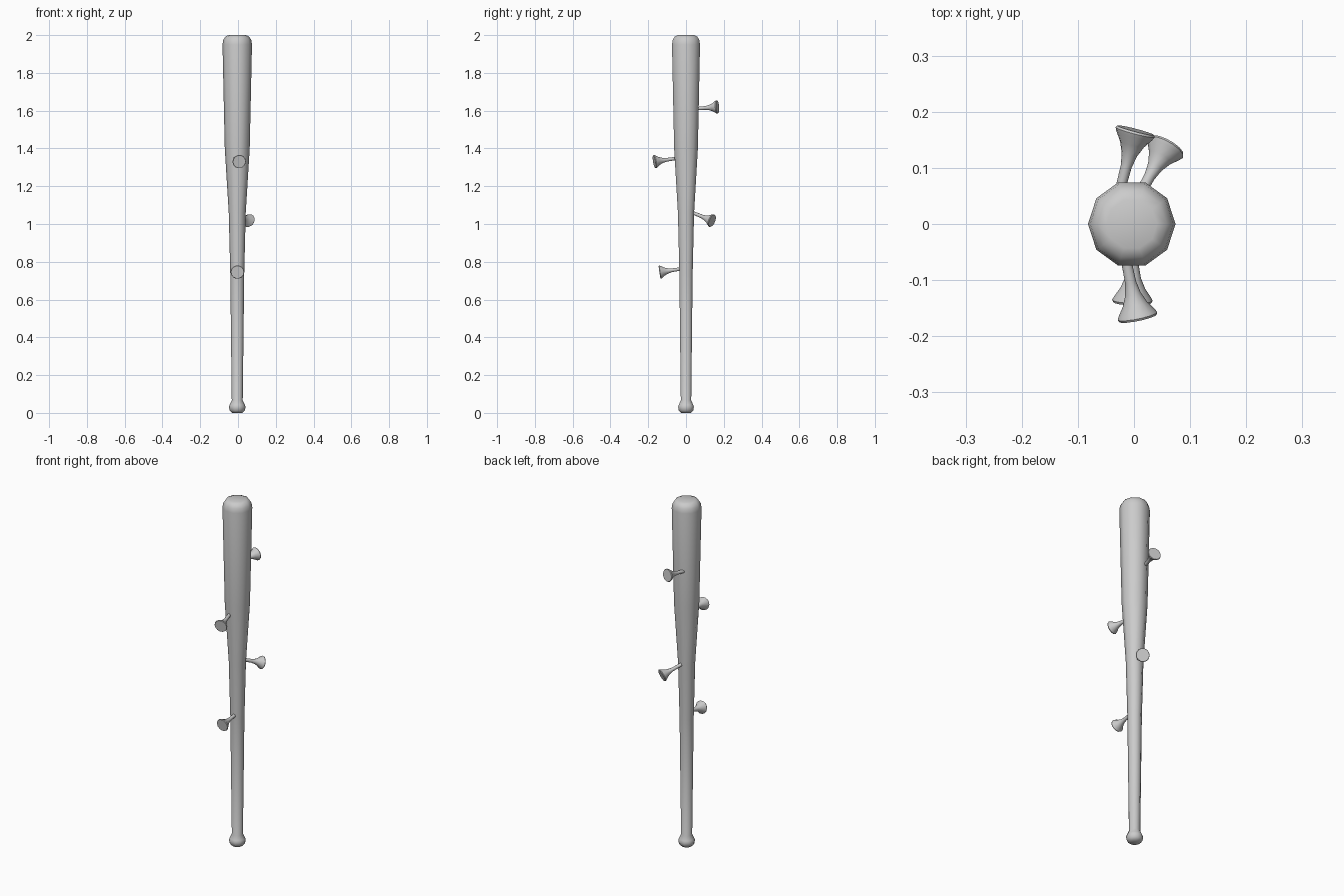
import bpy, bmesh, math
from mathutils import Vector

if "Cube" in bpy.data.objects:
    bpy.data.objects.remove(bpy.data.objects["Cube"])


def lathe(name, profile, sides, base, direction, angle):
    """Closed turned solid: profile is (radius, height) along direction."""
    bm = bmesh.new()
    rings = [[bm.verts.new((r * math.cos(2 * math.pi * i / sides),
                            r * math.sin(2 * math.pi * i / sides), h))
              for i in range(sides)] for r, h in profile]
    for a, b in zip(rings, rings[1:]):
        for i in range(sides):
            j = (i + 1) % sides
            bm.faces.new((a[i], a[j], b[j], b[i]))
    bm.faces.new(rings[0][::-1])
    bm.faces.new(rings[-1])
    mesh = bpy.data.meshes.new(name)
    bm.to_mesh(mesh)
    bm.free()
    ob = bpy.data.objects.new(name, mesh)
    bpy.context.collection.objects.link(ob)
    ob.location = base
    d = Vector(direction)
    if d.xy.length > 1e-6:
        ob.rotation_euler = d.to_track_quat('Z', 'Y').to_euler()
    bpy.ops.object.select_all(action='DESELECT')
    ob.select_set(True)
    bpy.context.view_layer.objects.active = ob
    bpy.ops.object.shade_smooth_by_angle(angle=math.radians(angle))
    return ob


# Bat: knob, slim handle, swelling barrel, rounded tip
bat_profile = [(0.026, 0), (0.040, 0.012), (0.044, 0.032), (0.040, 0.043),
               (0.029, 0.067), (0.037, 0.74), (0.045, 1.06), (0.066, 1.40),
               (0.078, 1.95), (0.074, 1.975), (0.062, 1.993), (0.045, 2.0)]
lathe("bat", bat_profile, 10, (-0.004, 0, 0), (0, 0, 1), 70)

# Nails: base point inside the bat and centre of the flared head
nails = [((-0.025, 0.060, 1.611), (0.003, 0.167, 1.620)),
         ((0.003, 0.040, 1.058), (0.058, 0.139, 1.017)),
         ((-0.016, -0.055, 1.347), (0.007, -0.168, 1.330)),
         ((0.000, -0.030, 0.762), (-0.003, -0.140, 0.745))]
for n, (base, head) in enumerate(nails, 1):
    d = Vector(head) - Vector(base)
    L = d.length
    nail_profile = [(0.009, 0), (0.010, L - 0.066), (0.014, L - 0.045),
                    (0.022, L - 0.026), (0.033, L - 0.010),
                    (0.036, L - 0.004), (0.034, L)]
    lathe(f"nail_{n}", nail_profile, 14, base, d, 50)
